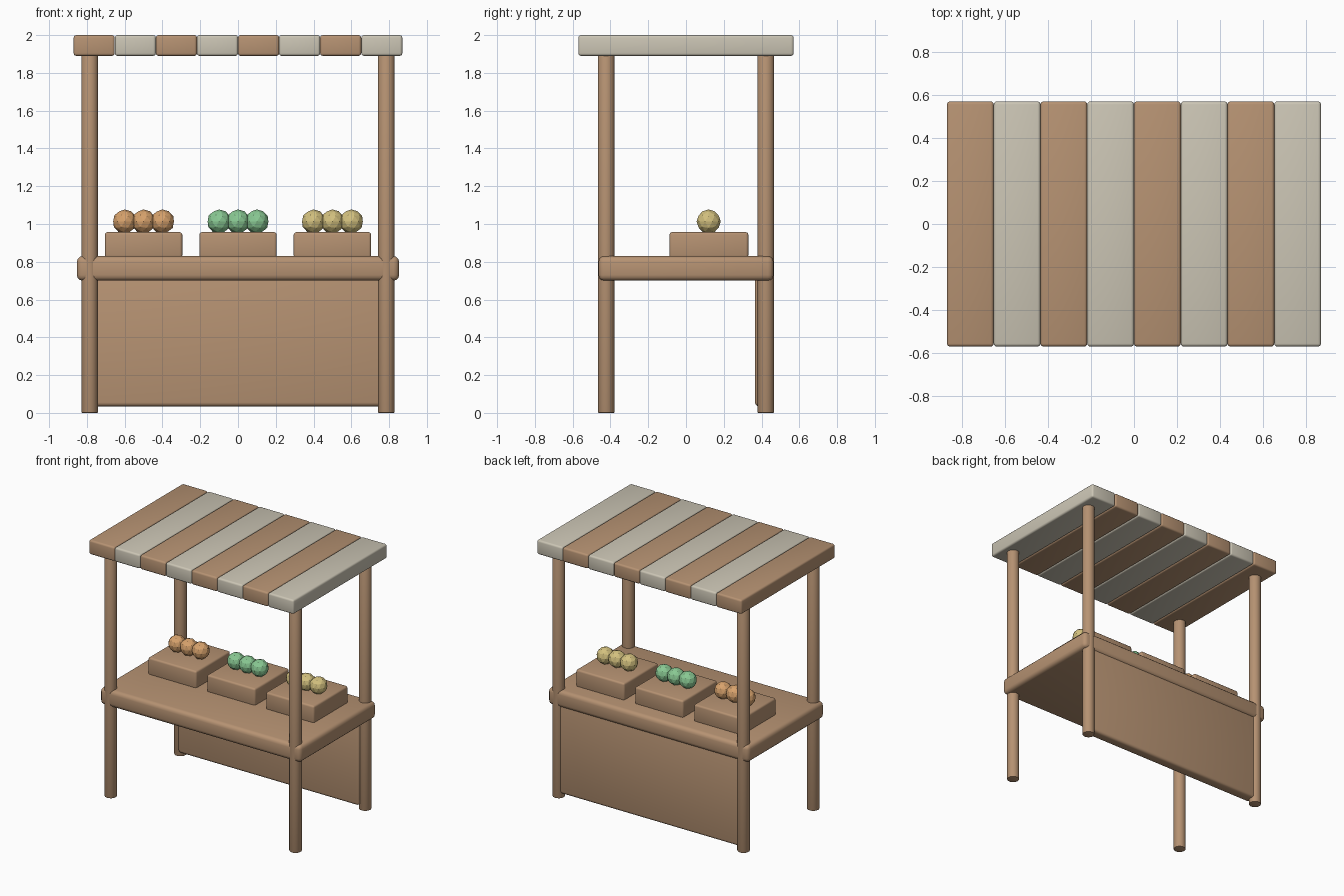
import bpy
from mathutils import Vector

cube = bpy.data.objects.get("Cube")
if cube:
    bpy.data.objects.remove(cube, do_unlink=True)


def material(name, rgb):
    mat = bpy.data.materials.new(name)
    mat.use_nodes = True
    color = (*rgb, 1)
    mat.diffuse_color = color
    mat.node_tree.nodes["Principled BSDF"].inputs["Base Color"].default_value = color
    return mat


wood = material("warm wood", (0.47, 0.29, 0.17))
cream = material("cream", (0.6, 0.56, 0.46))
orange = material("orange fruit", (0.68, 0.36, 0.15))
green = material("green fruit", (0.25, 0.58, 0.29))
yellow = material("yellow fruit", (0.65, 0.53, 0.21))


def finish(name, mat, bevel=0.0, segments=3):
    obj = bpy.context.object
    obj.name = name
    obj.data.materials.append(mat)
    if bevel:
        mod = obj.modifiers.new("rounded edges", "BEVEL")
        mod.width = bevel
        mod.segments = segments
        mod.limit_method = "ANGLE"
        bpy.ops.object.modifier_apply(modifier=mod.name)
        bpy.ops.object.shade_smooth_by_angle()
    return obj


def box(name, low, high, mat, bevel):
    low, high = Vector(low), Vector(high)
    bpy.ops.mesh.primitive_cube_add(size=1, location=(low + high) / 2)
    bpy.context.object.scale = high - low
    bpy.ops.object.transform_apply(location=False, rotation=False, scale=True)
    return finish(name, mat, bevel)


# Corner posts
for x, side in ((-0.785, "right"), (0.785, "left")):
    for y, end in ((-0.423, "front"), (0.423, "back")):
        bpy.ops.mesh.primitive_cylinder_add(
            vertices=24, radius=0.044, depth=1.9, location=(x, y, 0.95))
        finish(f"{end}_{side}_post", wood, 0.005, 2)

# Counter and back panel
box("counter", (-0.853, -0.463, 0.7), (0.853, 0.463, 0.83), wood, 0.03)
box("back_panel", (-0.77, 0.365, 0.035), (0.77, 0.45, 0.72), wood, 0.02)

# Striped canopy planks
width = 1.74 / 8
for i in range(8):
    left = -0.87 + i * width
    box(f"canopy_plank_{i + 1}", (left, -0.57, 1.89), (left + width, 0.57, 2),
        cream if i % 2 else wood, 0.014)

# Crates, each topped with a row of fruit
for x, label, mat in ((-0.5, "orange", orange), (0, "green", green), (0.5, "yellow", yellow)):
    box(f"{label}_crate", (x - 0.205, -0.087, 0.82), (x + 0.205, 0.33, 0.957), wood, 0.014)
    for k in (-1, 0, 1):
        bpy.ops.mesh.primitive_ico_sphere_add(
            subdivisions=2, radius=0.064, location=(x + 0.1 * k, 0.12, 1.013))
        finish(f"{label}_fruit_{k + 2}", mat)
